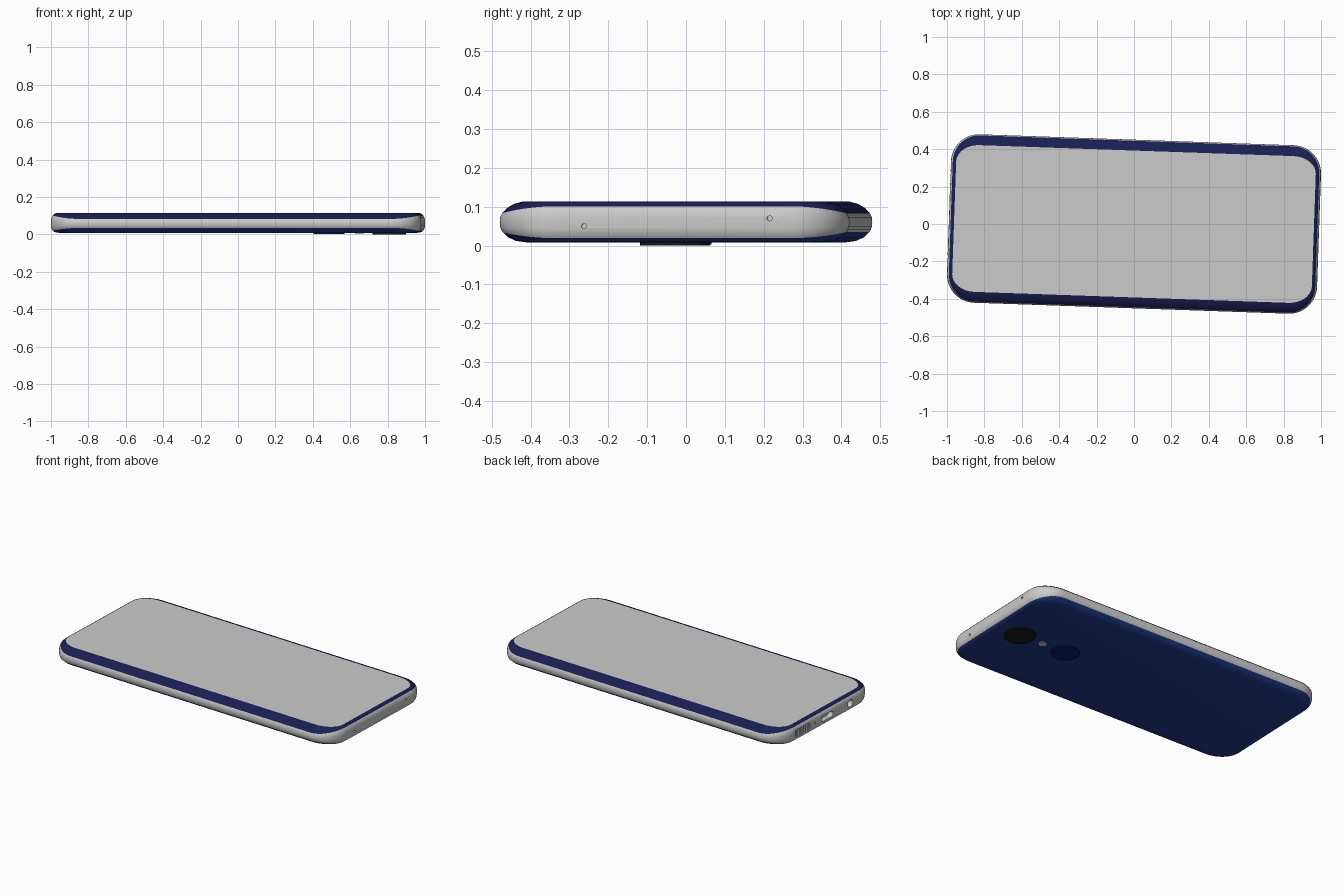
import bpy, bmesh, math
from mathutils import Matrix

if "Cube" in bpy.data.objects:
    bpy.data.objects.remove(bpy.data.objects["Cube"])

A, B, R = 0.99, 0.4505, 0.15          # half length, half width, corner radius
TURN = Matrix.Rotation(math.radians(-2), 4, 'Z')


def material(name, rgb):
    m = bpy.data.materials.new(name)
    m.diffuse_color = (*rgb, 1)
    m.use_nodes = True
    m.node_tree.nodes["Principled BSDF"].inputs["Base Color"].default_value = m.diffuse_color
    return m


def make(name, bm, mat=None):
    bmesh.ops.recalc_face_normals(bm, faces=bm.faces)
    bm.transform(TURN)
    me = bpy.data.meshes.new(name)
    bm.to_mesh(me)
    bm.free()
    ob = bpy.data.objects.new(name, me)
    bpy.context.collection.objects.link(ob)
    if mat:
        me.materials.append(mat)
    return ob


def smooth(ob, angle=35):
    bpy.ops.object.select_all(action='DESELECT')
    ob.select_set(True)
    bpy.context.view_layer.objects.active = ob
    bpy.ops.object.shade_smooth_by_angle(angle=math.radians(angle))


def ring(bm, ix, z_end, iy, z_side, n=12):
    # rounded rectangle whose inset and height blend from short end to long side
    pts = []
    for q in range(4):
        for k in range(n + 1):
            t = (q + k / n) * math.pi / 2
            c, s = math.cos(t), math.sin(t)
            sx = 1 if q in (0, 3) else -1
            sy = 1 if q < 2 else -1
            z = z_end + (z_side - z_end) * s * s
            pts.append(bm.verts.new((sx * (A - R) + (R - ix) * c,
                                     sy * (B - R) + (R - iy) * s, z)))
    return pts


def loft(name, profile, mat=None, cap=False, closed=False):
    bm = bmesh.new()
    rings = [ring(bm, *p) for p in profile]
    pairs = list(zip(rings, rings[1:]))
    if closed:
        pairs.append((rings[-1], rings[0]))
    for a, b in pairs:
        for i in range(len(a)):
            j = (i + 1) % len(a)
            bm.faces.new((a[i], a[j], b[j], b[i]))
    if cap:
        bm.faces.new(rings[-1])
    return make(name, bm, mat)


def disc(name, x, r, z0, z1, mat=None):
    bm = bmesh.new()
    bmesh.ops.create_cone(bm, cap_ends=True, segments=48, radius1=r, radius2=r,
                          depth=z1 - z0,
                          matrix=Matrix.Translation((x, 0, (z0 + z1) / 2)))
    smooth(make(name, bm, mat))


def add_slot(bm, side, y, z, w, h, n=8):
    # stadium-shaped prism through the end face
    r = min(w, h) / 2
    outline = []
    for k in range(4 * n):
        t = (k + 0.5) * math.pi / (2 * n)
        c, s = math.cos(t), math.sin(t)
        outline.append((y + r * c + math.copysign(w / 2 - r, c),
                        z + r * s + math.copysign(h / 2 - r, s)))
    a = [bm.verts.new((side * (A - 0.03), p, q)) for p, q in outline]
    b = [bm.verts.new((side * (A + 0.03), p, q)) for p, q in outline]
    bm.faces.new(a)
    bm.faces.new(b[::-1])
    for i in range(len(a)):
        j = (i + 1) % len(a)
        bm.faces.new((a[i], b[i], b[j], a[j]))


navy = material("navy_glass", (0.009, 0.014, 0.085))
blue = material("blue_back", (0.015, 0.045, 0.27))
deep = material("deep_blue", (0.002, 0.011, 0.18))
black = material("black_lens", (0.01, 0.01, 0.01))

screen_edge = (0.028, 0.113, 0.058, 0.113)
top_seam = (0.010, 0.101, 0.006, 0.083)
low_seam = (0.010, 0.019, 0.008, 0.034)

# display and curved front glass
loft("screen", [screen_edge], cap=True)
smooth(loft("front_glass", [top_seam, (0.016, 0.107, 0.018, 0.096),
                            (0.021, 0.111, 0.036, 0.107), screen_edge], navy))

# metal frame as a closed band
frame = loft("frame", [top_seam, (0.003, 0.092, 0.001, 0.073),
                       (0, 0.075, 0, 0.06), (0, 0.045, 0.001, 0.049),
                       (0.003, 0.029, 0.004, 0.040), low_seam,
                       (0.05, 0.022, 0.05, 0.036), (0.05, 0.098, 0.05, 0.081)],
             closed=True)

# ports, speaker slots and microphone holes
bm = bmesh.new()
for i in range(6):
    add_slot(bm, -1, 0.165 + 0.025 * i, 0.06, 0.012, 0.048)
add_slot(bm, -1, 0.115, 0.06, 0.012, 0.012)
add_slot(bm, -1, 0, 0.06, 0.11, 0.034)
add_slot(bm, -1, -0.215, 0.06, 0.046, 0.046)
add_slot(bm, 1, 0.25, 0.07, 0.013, 0.013)
add_slot(bm, 1, -0.228, 0.05, 0.013, 0.013)
cutter = make("port_cutter", bm)
cutter.hide_render = True
mod = frame.modifiers.new("ports", 'BOOLEAN')
mod.operation = 'DIFFERENCE'
mod.solver = 'EXACT'
mod.object = cutter
bpy.context.view_layer.objects.active = frame
bpy.ops.object.modifier_apply(modifier=mod.name)
bpy.data.objects.remove(cutter)
smooth(frame)

# curved back shell
smooth(loft("back_cover", [low_seam, (0.018, 0.013, 0.022, 0.021),
                           (0.030, 0.0095, 0.042, 0.012),
                           (0.050, 0.008, 0.070, 0.008)], blue, cap=True))

# rear camera, flash and fingerprint pad
disc("camera_lens", 0.81, 0.09, 0, 0.012, black)
disc("flash", 0.65, 0.024, 0.005, 0.012)
disc("fingerprint_pad", 0.488, 0.083, 0.003, 0.012, deep)
